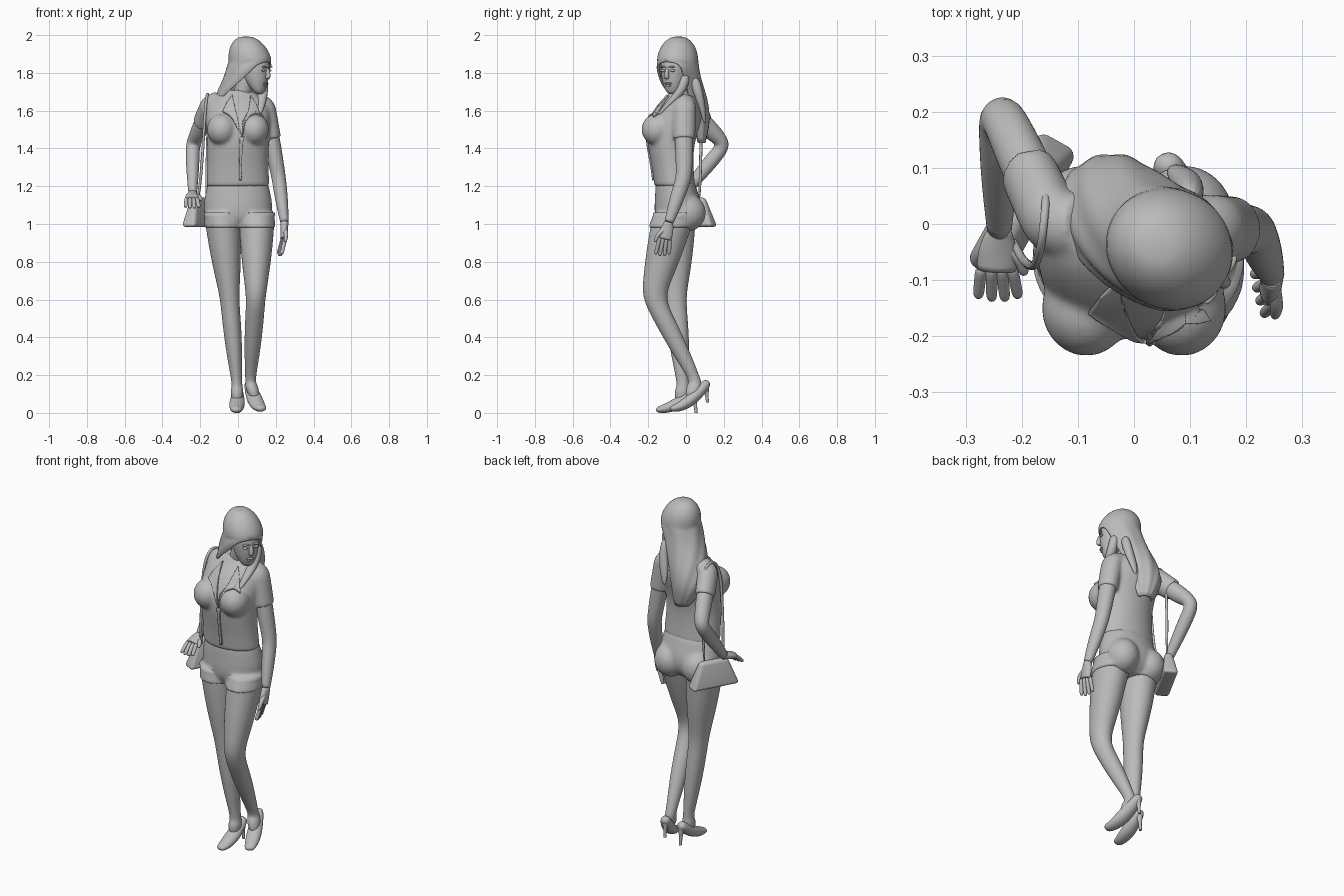
import bpy, bmesh, math
from mathutils import Vector, Matrix

cube = bpy.data.objects.get("Cube")
if cube:
    bpy.data.objects.remove(cube, do_unlink=True)

colour = (.5, .5, .5, 1)
grey = bpy.data.materials.new("plain grey")
grey.use_nodes = True
grey.diffuse_color = colour
grey.node_tree.nodes["Principled BSDF"].inputs["Base Color"].default_value = colour

SIDES = {"left": 1, "right": -1}


def mix(a, b, t):
    return a + (b - a) * t


def finish(name, bm, levels=2, matrix=Matrix()):
    """Turn a bmesh into a smooth grey object."""
    bm.transform(matrix)
    bmesh.ops.recalc_face_normals(bm, faces=bm.faces)
    mesh = bpy.data.meshes.new(name)
    bm.to_mesh(mesh)
    bm.free()
    mesh.materials.append(grey)
    mesh.shade_smooth()
    obj = bpy.data.objects.new(name, mesh)
    bpy.context.scene.collection.objects.link(obj)
    if levels:
        subdivision = obj.modifiers.new("smooth", 'SUBSURF')
        subdivision.levels = subdivision.render_levels = levels
    return obj


def fuse(name, parts):
    """Melt overlapping parts into one soft surface."""
    bm = bmesh.new()
    graph = bpy.context.evaluated_depsgraph_get()
    for part in parts:
        bm.from_mesh(part.evaluated_get(graph).to_mesh())
    for part in parts:
        bpy.data.objects.remove(part, do_unlink=True)
    obj = finish(name, bm, 0)
    remesh = obj.modifiers.new("melt", 'REMESH')
    remesh.mode, remesh.voxel_size, remesh.use_smooth_shade = 'VOXEL', .008, True
    soften = obj.modifiers.new("soften", 'SMOOTH')
    soften.factor, soften.iterations = .5, 12
    return obj


def bridge(bm, loops):
    """Join each loop of vertices to the next with quads."""
    for low, high in zip(loops, loops[1:]):
        for k in range(len(low) - 1):
            bm.faces.new((low[k], low[k + 1], high[k + 1], high[k]))


def tube(name, points, sizes, level=False, hem=False, sides=12, matrix=Matrix()):
    """Loft ellipses of (width, depth) along a path; hem keeps the ends crisp."""
    bm = bmesh.new()
    points = [Vector(p) for p in points]
    last = len(points) - 1
    loops = []
    for i, (point, (width, depth)) in enumerate(zip(points, sizes)):
        along = (points[min(i + 1, last)] - points[max(i - 1, 0)]).normalized()
        if level:
            along = Vector((0, 0, 1))
        across = Vector((1, 0, 0))
        across = (across - along * along.dot(across)).normalized()
        outward = along.cross(across)
        loops.append([])
        for k in range(sides):
            a = math.tau * k / sides
            offset = across * width * math.cos(a) + outward * depth * math.sin(a)
            loops[-1].append(bm.verts.new(point + offset))
    bridge(bm, [loop + loop[:1] for loop in loops])
    caps = [bm.faces.new(loops[0]), bm.faces.new(loops[-1])]
    if hem:
        crease = bm.edges.layers.float.new("crease_edge")
        for cap in caps:
            for edge in cap.edges:
                edge[crease] = 1
    return finish(name, bm, matrix=matrix)


def stack(name, x, rings, **options):
    """Pile up level rings given as (height, front, back, half width)."""
    points = [(x, mix(front, back, .5), z) for z, front, back, half in rings]
    sizes = [(half, (back - front) / 2) for z, front, back, half in rings]
    return tube(name, points, sizes, level=True, sides=16, **options)


def limb(name, joints, radii, bulge=0, depth=1, steps=4, **options):
    """Tapered tube through the joints, swelling between each pair."""
    points, sizes = [], []
    for i in range(len(joints) - 1):
        for step in range(steps):
            t = step / steps
            points.append(mix(joints[i], joints[i + 1], t))
            r = mix(radii[i], radii[i + 1], t) + bulge * math.sin(math.pi * t)
            sizes.append((r, r * depth))
    points.append(joints[-1])
    sizes.append((radii[-1], radii[-1] * depth))
    return tube(name, points, sizes, **options)


def ball(name, centre, radii, matrix=Matrix()):
    bm = bmesh.new()
    bmesh.ops.create_uvsphere(bm, u_segments=24, v_segments=16, radius=1)
    place = Matrix.Translation(centre) @ Matrix.Diagonal((*radii, 1))
    return finish(name, bm, 0, matrix @ place)


def plate(name, outline, target):
    """Thin cloth panel laid on the surface of the target."""
    bm = bmesh.new()
    bm.faces.new([bm.verts.new((x, mix(-.2, -.1, (z - 1.5) * 5), z)) for x, z in outline])
    obj = finish(name, bm, 4)
    obj.modifiers["smooth"].subdivision_type = 'SIMPLE'
    wrap = obj.modifiers.new("lay", 'SHRINKWRAP')
    wrap.target, wrap.offset, wrap.wrap_mode = target, .004, 'ABOVE_SURFACE'
    cloth = obj.modifiers.new("cloth", 'SOLIDIFY')
    cloth.thickness, cloth.offset = .008, 0


# Shirt and shorts pieces, melted together further down
shirt = [stack("torso", 0, [
    (1.2, -.17, .05, .172), (1.32, -.185, .04, .163), (1.43, -.21, .045, .168),
    (1.52, -.21, .08, .175), (1.6, -.17, .1, .18), (1.66, -.12, .08, .16),
    (1.69, -.09, .05, .1), (1.71, -.08, .03, .06)], hem=True)]
shorts = [stack("seat", 0, [
    (1.26, -.16, .04, .155), (1.18, -.165, .06, .172), (1.1, -.17, .09, .19),
    (1.03, -.17, .08, .18), (.97, -.13, .03, .1)])]
for side, s in SIDES.items():
    shirt.append(ball(side + "_bust", (s * .085, -.15, 1.5), (.08, .086, .085)))
    shorts.append(ball(side + "_buttock", (s * .09, .005, 1.06), (.09, .1, .1)))

# Legs and high heeled shoes
legs = {
    "left": [(.1, -.06, 1.06), (.095, -.175, .61), (.065, .05, .17), (.085, .03, .09)],
    "right": [(-.085, -.06, 1.06), (-.045, -.06, .61), (-.005, -.015, .15), (-.005, -.025, .07)]}
shoes = {
    "left": [(.055, .12, .17), (.13, -.085, .02), .055],
    "right": [(0, .06, .125), (-.01, -.16, .015), 0]}
for side in SIDES:
    joints = list(map(Vector, legs[side]))
    hip, knee = joints[:2]
    limb(side + "_leg", joints, [.1, .052, .027, .027], bulge=.008, depth=1.18, level=True, hem=True)
    shorts.append(limb(side + "_hem", [hip, mix(hip, knee, .18)], [.095, .105],
                       depth=1.2, level=True, hem=True))

    heel, toe = map(Vector, shoes[side][:2])
    points, sizes = [], []
    for step in range(7):
        t = step / 6
        point = mix(heel, toe, t)
        point.z = mix(toe.z, heel.z, (1 - t) ** 1.8)
        swell = math.sin(math.pi * t)
        points.append(point)
        sizes.append((.025 + .018 * swell, mix(.024, .014, t) + .014 * swell))
    tube(side + "_shoe", points, sizes)
    top = mix(heel, toe, .08)
    tip = Vector((*mix(heel, toe, .03).xy, shoes[side][2]))
    limb(side + "_heel", [top, mix(top, tip, .6), tip], [.022, .01, .008], hem=True)

# Arms, sleeves and hands
arms = {
    "left": [(.145, -.01, 1.62), (.215, -.01, 1.25), (.246, -.09, 1.01)],
    "right": [(-.145, 0, 1.63), (-.24, .205, 1.42), (-.24, -.01, 1.16)]}
hands = {
    "left": [(.245, -.112, .93), (.222, -.125, .84), (.25, -1, 0), (.02, .038)],
    "right": [(-.245, -.075, 1.14), (-.242, -.13, 1.09), (1, 0, 0), (.037, .02)]}
for side, s in SIDES.items():
    shoulder, elbow, wrist = map(Vector, arms[side])
    limb(side + "_arm", [shoulder, elbow, wrist], [.045, .039, .023], bulge=.004, depth=1.1, hem=True)
    collarbone = shoulder + Vector((-s * .05, 0, .03))
    shirt.append(limb(side + "_sleeve", [collarbone, shoulder, mix(shoulder, elbow, .46)],
                      [.05, .057, .054], depth=1.15, hem=True))

    knuckle, tip, across = map(Vector, hands[side][:3])
    palm = hands[side][3]
    tube(side + "_palm", [wrist, mix(wrist, knuckle, .5), mix(knuckle, tip, .1)],
         [(.022, .024), palm, palm], hem=True)
    for finger in range(4):
        from_middle = finger - 1.5
        base = knuckle + across * from_middle * .018
        end = tip + across * from_middle * .023 - (tip - knuckle) * .08 * abs(from_middle)
        limb(f"{side}_finger_{finger + 1}", [base, end, mix(base, end, 1.15)], [.012, .011, .007],
             steps=2, sides=8)
    thumb = [mix(wrist, knuckle, .3), mix(wrist, knuckle, .8) + across * .04, mix(knuckle, tip, .3) + across * .05]
    limb(side + "_thumb", thumb, [.015, .013, .009], steps=2, sides=8)

# Clothing with collar, placket and pocket
fuse("shorts", shorts)
shirt = fuse("shirt", shirt)
for side, s in SIDES.items():
    lapel = [(0, 1.46), (.03, 1.52), (.1, 1.59), (.08, 1.64), (.05, 1.69), (.04, 1.63)]
    plate(side + "_lapel", [(s * x + .02, z) for x, z in lapel], shirt)
plate("placket", [(.01, 1.21), (.03, 1.21), (.03, 1.46), (.01, 1.46)], shirt)
plate("pocket_flap", [(.09, 1.56), (.13, 1.56), (.13, 1.59), (.09, 1.59)], shirt)

# Neck and turned head
limb("neck", [Vector((.01, -.02, 1.66)), Vector((.06, -.05, 1.79))], [.052, .045])
head = (Matrix.Translation((.075, -.05, 1.825)) @ Matrix.Rotation(math.radians(58), 4, 'Z')
        @ Matrix.Rotation(math.radians(8), 4, 'X'))
stack("face", 0, [(-.13, -.08, -.04, .022), (-.11, -.092, -.02, .04), (-.07, -.1, .03, .062),
                  (0, -.1, .07, .076), (.08, -.09, .07, .07)], matrix=head)
stack("nose", 0, [(.02, -.1, -.08, .008), (-.03, -.124, -.09, .014), (-.045, -.11, -.09, .012)], matrix=head)
ball("upper_lip", (0, -.094, -.068), (.022, .011, .006), head)
ball("lower_lip", (0, -.091, -.079), (.018, .011, .007), head)
for side, s in SIDES.items():
    ball(side + "_eye", (s * .03, -.09, 0), (.015, .008, .007), head)
    ball(side + "_brow", (s * .03, -.092, .02), (.02, .008, .004), head)

# Long hair: a closed crown with a fringe, then arcs opening around the face
bm = bmesh.new()
rows = []


def hair_row(centre, depth, width, yaw, gap):
    turn = Matrix.Rotation(math.radians(yaw), 3, 'Z')
    row = []
    for k in range(33):
        a = math.radians(mix(gap, 360 - gap, k / 32))
        lock = 1 + .02 * math.cos(k * math.pi / 3) * (gap > 0)
        offset = Vector((width * math.sin(a), -depth * math.cos(a), 0))
        row.append(bm.verts.new(centre + turn @ offset * lock))
    rows.append(row)


crown, ends = Vector((.066, -.045, 1.86)), Vector((-.02, .04, 1.43))
for step in range(1, 7):
    a = math.pi / 12 * step
    lean = Vector((-.025, .005, .138)) * math.cos(a)
    hair_row(crown + lean, .118 * math.sin(a), .108 * math.sin(a), 58, 0)
for step in range(9):
    t = step / 8
    s = min(1, t * 1.2)
    s = s * s * (3 - 2 * s)
    centre = mix(crown, ends, s)
    centre.x -= .035 * math.sin(math.pi * t)
    centre.z = mix(crown.z - .008, ends.z, t)
    hair_row(centre, .122 - .06 * t ** 2, .11 - .06 * t ** 4, 58 * (1 - s), 42 + 70 * t)
bridge(bm, rows)
bm.faces.new(rows[0][:-1])
bmesh.ops.remove_doubles(bm, verts=bm.verts, dist=.0005)
hair = finish("hair", bm, 1)
strands = hair.modifiers.new("thickness", 'SOLIDIFY')
strands.thickness, strands.offset = .012, -1
front_lock = [(.135, 0, 1.8), (.135, -.02, 1.7), (.12, -.1, 1.63), (.11, -.15, 1.57)]
back_lock = [(.1, .04, 1.78), (.1, .07, 1.68), (.08, .09, 1.6), (.07, .1, 1.53)]
for name, path in (("front_lock", front_lock), ("back_lock", back_lock)):
    tube(name, path, [(.024, .03), (.028, .026), (.025, .016), (.01, .008)])

# Shoulder bag and its strap
bm = bmesh.new()
bmesh.ops.create_cube(bm, size=1)
for v in bm.verts:
    length, thickness, height = (.16, .04, 1.14) if v.co.z > 0 else (.28, .085, .985)
    v.co = (v.co.x * length, v.co.y * thickness, height)
place = Matrix.Translation((-.2, .03, 0)) @ Matrix.Rotation(math.radians(61), 4, 'Z')
bag = finish("bag", bm, 0, place)
bevel = bag.modifiers.new("round", 'BEVEL')
bevel.width, bevel.segments = .025, 5
loop = [(-.22, -.02, 1.1), (-.2, -.065, 1.2), (-.185, -.075, 1.4), (-.175, -.075, 1.6), (-.165, -.04, 1.68),
        (-.16, .01, 1.695), (-.155, .06, 1.66), (-.16, .085, 1.5), (-.17, .07, 1.1)]
tube("strap", loop, [(.008, .009)] * len(loop), sides=8)
